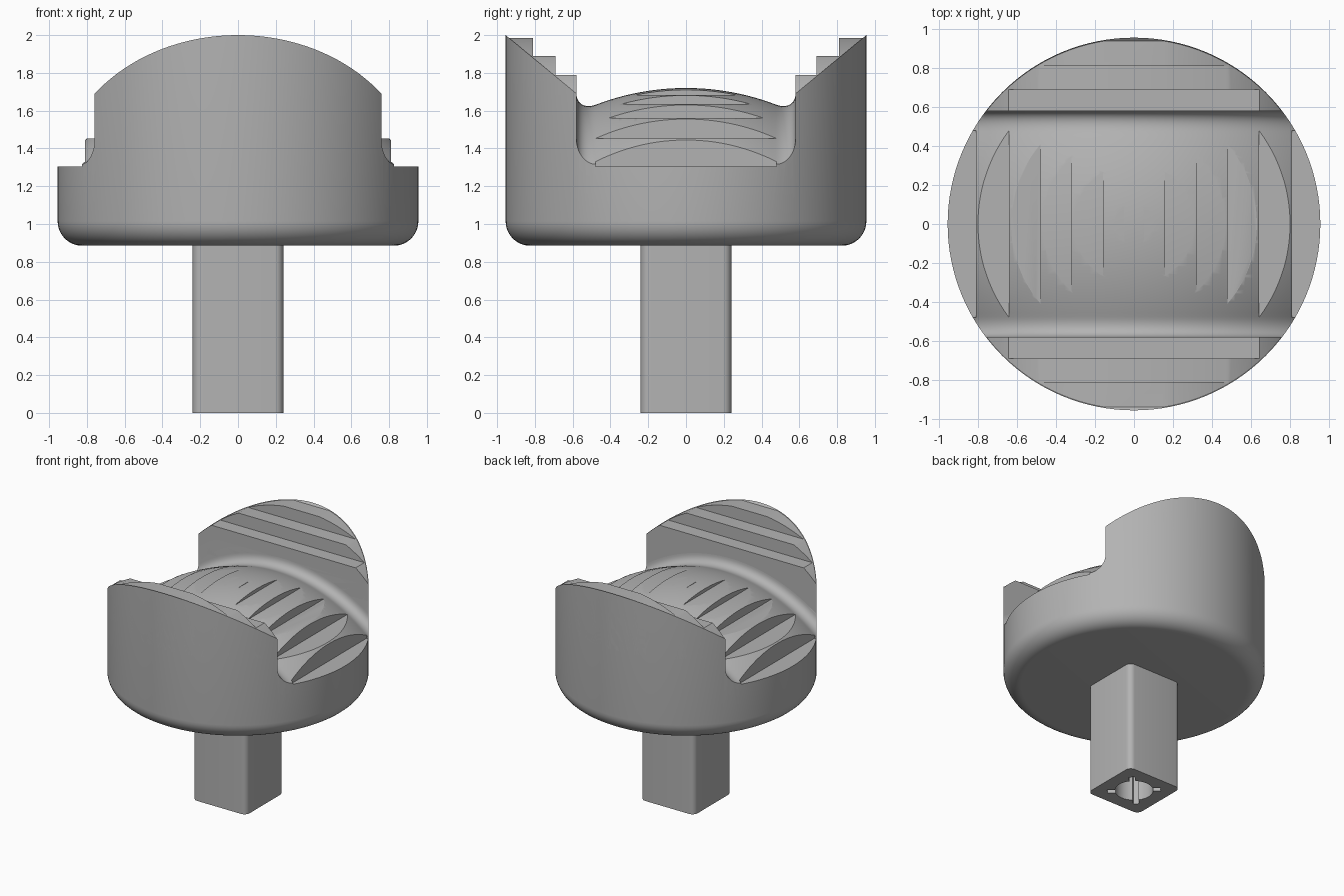
import bpy, bmesh, math
from mathutils import Matrix

if "Cube" in bpy.data.objects:
    bpy.data.objects.remove(bpy.data.objects["Cube"])

grey = bpy.data.materials.new("plain_grey")
grey.use_nodes = True
COLOUR = (0.45, 0.45, 0.45, 1)
grey.diffuse_color = COLOUR
grey.node_tree.nodes["Principled BSDF"].inputs["Base Color"].default_value = COLOUR


def finish(name, bm):
    bmesh.ops.recalc_face_normals(bm, faces=bm.faces)
    mesh = bpy.data.meshes.new(name)
    bm.to_mesh(mesh)
    bm.free()
    mesh.materials.append(grey)
    obj = bpy.data.objects.new(name, mesh)
    bpy.context.collection.objects.link(obj)
    return obj


def prism(name, pts, place, low, high):
    """Extrude a 2D outline; place(u, v, depth) gives the 3D point."""
    bm = bmesh.new()
    ends = [[bm.verts.new(place(u, v, d)) for u, v in pts] for d in (low, high)]
    for ring in ends:
        bm.faces.new(ring)
    for i in range(len(pts)):
        j = (i + 1) % len(pts)
        bm.faces.new((ends[0][i], ends[0][j], ends[1][j], ends[1][i]))
    return finish(name, bm)


def box(name, x0, x1, y0, y1, z0, z1):
    return prism(name, [(x0, y0), (x1, y0), (x1, y1), (x0, y1)],
                 lambda u, v, d: (u, v, d), z0, z1)


def lathe(name, profile, steps, matrix=Matrix()):
    """Spin (radius, height) points about z, then place with matrix."""
    bm = bmesh.new()
    verts = [bm.verts.new((r, 0, h)) for r, h in profile]
    edges = [bm.edges.new(p) for p in zip(verts, verts[1:])]
    bmesh.ops.spin(bm, geom=verts + edges, cent=(0, 0, 0), axis=(0, 0, 1),
                   angle=math.tau, steps=steps)
    bmesh.ops.remove_doubles(bm, verts=bm.verts, dist=1e-5)
    bm.transform(matrix)
    return finish(name, bm)


def boolean(obj, other, operation, keep=False):
    mod = obj.modifiers.new("cut", "BOOLEAN")
    mod.object, mod.operation, mod.solver = other, operation, "EXACT"
    bpy.context.view_layer.objects.active = obj
    bpy.ops.object.modifier_apply(modifier=mod.name)
    if not keep:
        bpy.data.objects.remove(other)


def smooth(obj):
    bpy.ops.object.select_all(action="DESELECT")
    obj.select_set(True)
    bpy.context.view_layer.objects.active = obj
    bpy.ops.object.shade_smooth_by_angle(angle=math.radians(28))


def arc(cx, cy, r, a0, a1, n):
    return [(cx + r * math.cos(math.radians(a0 + (a1 - a0) * i / n)),
             cy + r * math.sin(math.radians(a0 + (a1 - a0) * i / n)))
            for i in range(n + 1)]


def along_x(u, v, d):
    return (d, u, v)


def along_y(u, v, d):
    return (u, d, v)


RAD, BASE, WALL = 0.955, 0.885, 0.58
WALL_LOW, WALL_TOP = 1.69, 2.0
slope = (WALL_TOP - WALL_LOW) / (RAD - WALL)

# round drum with a filleted lower edge, bounds every upper part
drum = lathe("drum", [(0, BASE)] + arc(RAD - 0.13, BASE + 0.13, 0.13, -90, 0, 10)
             + [(RAD, 2.2), (0, 2.2)], 128)

# two side walls with sloping tops, joined by a low floor
half = [(1, 0.8), (1, WALL_LOW + slope * (1 - WALL)), (WALL, WALL_LOW), (WALL, 1.1)]
head = prism("head", half + [(-y, z) for y, z in reversed(half)], along_x, -1.1, 1.1)

# domed saddle with fillets against the walls, spun about the cross axis
DOME, FIL = 1.33, 0.105
centre_z = 1.72 - DOME
start = WALL - FIL


def dome(r):
    return centre_z + math.sqrt(DOME ** 2 - r ** 2)


right = []
for i in range(25):
    y = start * i / 24
    right.append((math.sqrt(DOME ** 2 - y ** 2), y))
for i in range(1, 13):
    a = math.radians(90 * i / 12)
    y = start + FIL * math.sin(a)
    right.append((math.sqrt(DOME ** 2 - y ** 2) + FIL * (1 - math.cos(a)), y))
right.append((right[-1][0], WALL + 0.006))
outline = [(r, -y) for r, y in reversed(right[1:])] + right
outline = [(0, outline[0][1])] + outline + [(0, outline[-1][1])]
saddle = lathe("saddle", outline, 180,
               Matrix.Translation((0, 0, centre_z)) @ Matrix.Rotation(math.pi / 2, 4, "X"))
boolean(head, saddle, "UNION")
boolean(head, drum, "INTERSECT", keep=True)

# shallow grip steps cut across the dome
edges = [0.05, 0.16, 0.32, 0.48, 0.64, 0.81, 1.1]
floors = [dome(r) for r in (0.1, 0.31, 0.47, 0.63, 0.8)] + [1.305]
for x0, x1, z in zip(edges, edges[1:], floors):
    for a, b in ((x0, x1), (-x1, -x0)):
        boolean(head, box("step_cutter", a, b, -0.478, 0.478, z, 1.9), "DIFFERENCE")
smooth(head)

# stepped ribs on the wall slopes, trimmed to the rounded wall outline
stairs = [(WALL, 1.55), (WALL, 1.79), (0.69, 1.79), (0.69, 1.89),
          (0.81, 1.89), (0.81, 1.985), (1, 1.985), (1, 1.55)]
xs = [0.755 * math.sin(math.pi / 2 * i / 24) for i in range(-24, 25)]
crown = [(x, WALL_LOW - 0.004 + slope * (math.sqrt(RAD ** 2 - x * x) - WALL)) for x in xs]
crown += [(xs[-1], 1.5), (xs[0], 1.5)]
for side, name in ((-1, "front_ribs"), (1, "back_ribs")):
    ribs = prism(name, [(side * y, z) for y, z in stairs], along_x, -1, 1)
    boolean(ribs, prism("crown_trim", crown, along_y, -1.2, 1.2), "INTERSECT")
    boolean(ribs, drum, "INTERSECT", keep=True)
    smooth(ribs)
bpy.data.objects.remove(drum)

# square stem with rounded corners
W, C = 0.24, 0.045
corners = []
for k, (sx, sy) in enumerate(((1, 1), (-1, 1), (-1, -1), (1, -1))):
    corners += arc(sx * (W - C), sy * (W - C), C, 90 * k, 90 * k + 90, 6)
stem = prism("stem", corners, lambda u, v, d: (u, v, d), 0, BASE + 0.02)

# socket with crossed slots in the stem's end
socket = prism("socket_cutter", arc(0, 0, 0.14, 0, 348.75, 31),
               lambda u, v, d: (u, v, d), -0.1, 0.5)
boolean(stem, socket, "DIFFERENCE")
for turn in (45, 135):
    slot = box("slot_cutter", -0.195, 0.195, -0.022, 0.022, -0.1, 0.5)
    slot.data.transform(Matrix.Rotation(math.radians(turn), 4, "Z"))
    boolean(stem, slot, "DIFFERENCE")
smooth(stem)
